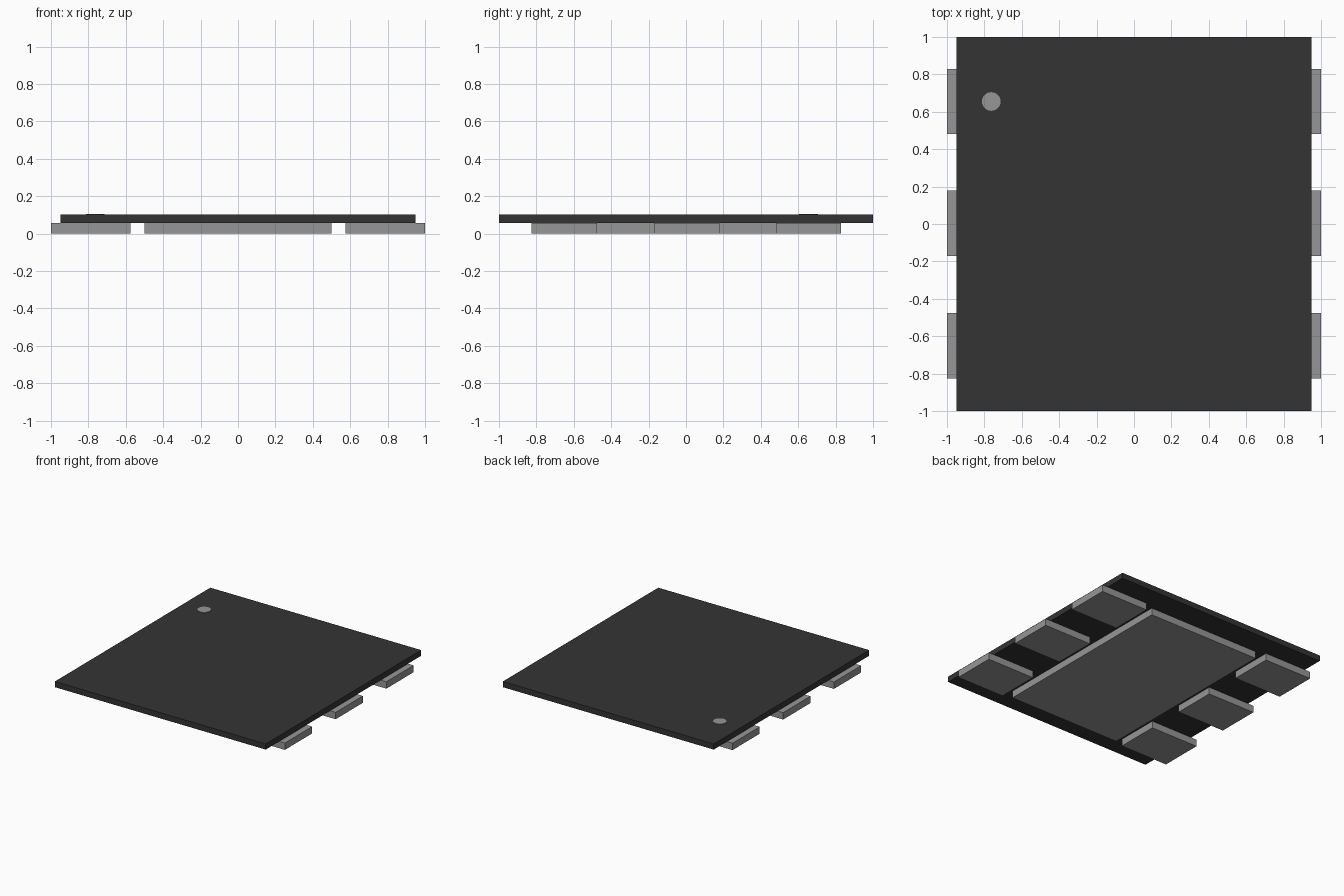
import bpy
import bmesh
import math
from mathutils import Matrix

cube = bpy.data.objects.get("Cube")
if cube:
    bpy.data.objects.remove(cube, do_unlink=True)


def material(name, value):
    mat = bpy.data.materials.new(name)
    mat.use_nodes = True
    colour = (value, value, value, 1)
    mat.diffuse_color = colour
    mat.node_tree.nodes["Principled BSDF"].inputs["Base Color"].default_value = colour
    return mat


dark = material("dark grey plastic", 0.034)
metal = material("light grey metal", 0.305)


def finish(name, bm, mat):
    mesh = bpy.data.meshes.new(name)
    bm.to_mesh(mesh)
    bm.free()
    mesh.materials.append(mat)
    obj = bpy.data.objects.new(name, mesh)
    bpy.context.collection.objects.link(obj)
    return obj


def box(name, x, y, z, mat):
    """Box from (min, max) ranges along each axis."""
    bm = bmesh.new()
    centre = [(r[0] + r[1]) / 2 for r in (x, y, z)]
    size = [r[1] - r[0] for r in (x, y, z)]
    bmesh.ops.create_cube(
        bm, size=1, matrix=Matrix.Translation(centre) @ Matrix.Diagonal((*size, 1)))
    return finish(name, bm, mat)


PAD_TOP, BODY_TOP = 0.056, 0.102

# Package body
box("body", (-0.95, 0.95), (-1, 1), (PAD_TOP, BODY_TOP), dark)

# Large pad under the centre
box("centre_pad", (-0.5, 0.5), (-0.8, 0.8), (0, PAD_TOP), metal)

# Three contact pads along each side
for side, label in ((1, "left"), (-1, "right")):
    for i, y in enumerate((-0.65, 0.003, 0.655)):
        x = sorted((side * 0.575, side * 1.0))
        box(f"{label}_contact_pad_{i + 1}", x, (y - 0.175, y + 0.175),
            (0, PAD_TOP), metal)

# Round orientation marker on the top
bm = bmesh.new()
bmesh.ops.create_cone(
    bm, cap_ends=True, segments=24, radius1=0.05, radius2=0.05, depth=0.008,
    matrix=Matrix.Translation((-0.763, 0.655, BODY_TOP)))
marker = finish("orientation_marker", bm, metal)
bpy.ops.object.select_all(action="DESELECT")
bpy.context.view_layer.objects.active = marker
marker.select_set(True)
bpy.ops.object.shade_smooth_by_angle(angle=math.radians(30))
